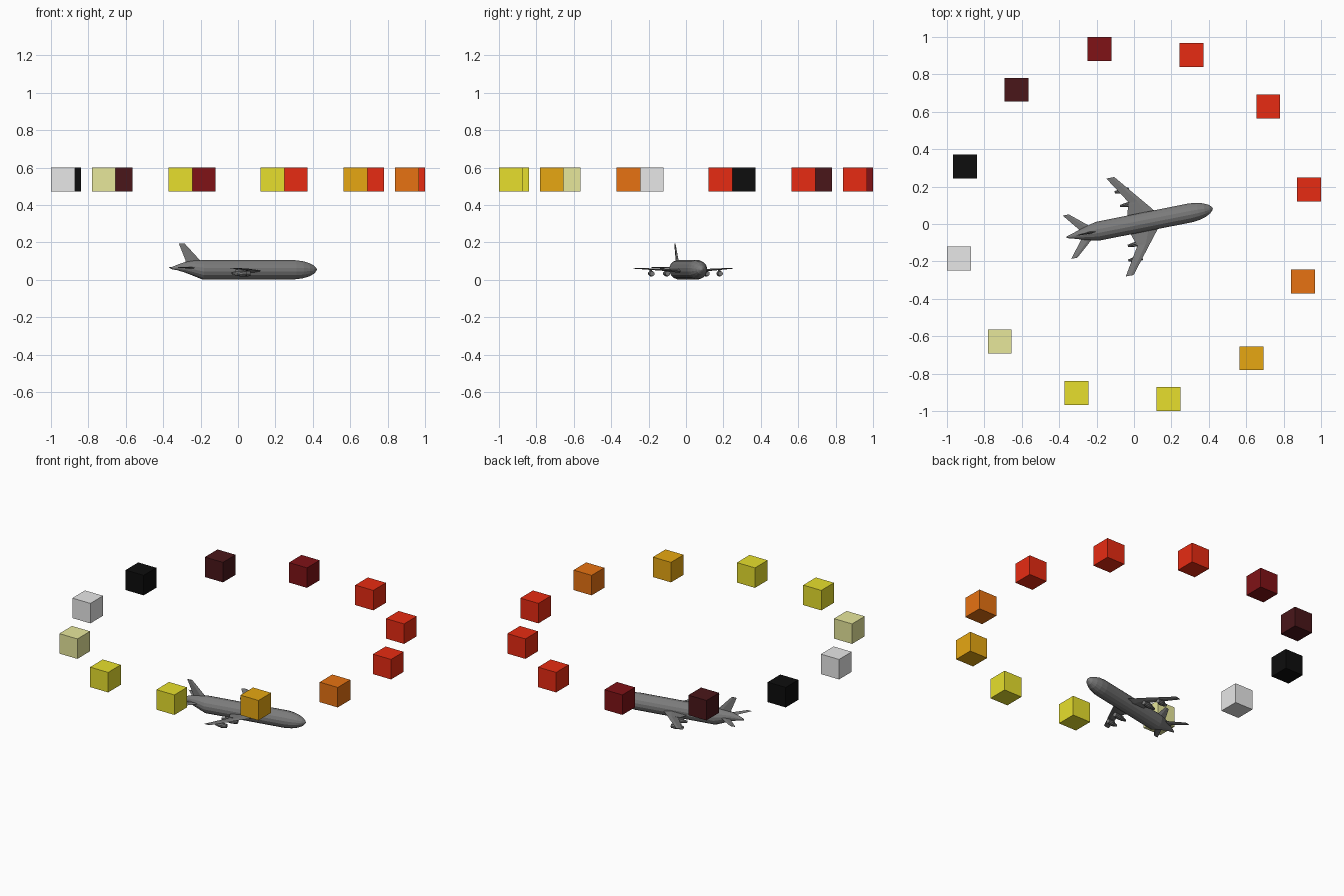
import bpy
import bmesh
import math
from mathutils import Matrix, Vector

if "Cube" in bpy.data.objects:
    bpy.data.objects.remove(bpy.data.objects["Cube"], do_unlink=True)


def material(name, r, g, b):
    m = bpy.data.materials.new(name)
    m.use_nodes = True
    m.diffuse_color = (r, g, b, 1)
    m.node_tree.nodes["Principled BSDF"].inputs["Base Color"].default_value = (r, g, b, 1)
    return m


plane_grey = material("plane_grey", 0.2, 0.2, 0.2)
red = material("red", 0.8, 0.024, 0.006)
dark_red = material("dark_red", 0.215, 0.006, 0.008)
maroon = material("maroon", 0.068, 0.008, 0.01)
black = material("black", 0.004, 0.004, 0.004)
white = material("white", 0.8, 0.8, 0.8)
cream = material("cream", 0.8, 0.8, 0.33)
yellow = material("yellow", 0.8, 0.74, 0.026)
amber = material("amber", 0.8, 0.39, 0.006)
orange = material("orange", 0.8, 0.17, 0.006)

HEADING = math.radians(11.2)
TURN = Matrix.Rotation(HEADING, 4, "Z")


def finish(name, bm, mat, matrix=None):
    bmesh.ops.recalc_face_normals(bm, faces=bm.faces)
    mesh = bpy.data.meshes.new(name)
    bm.to_mesh(mesh)
    bm.free()
    mesh.materials.append(mat)
    obj = bpy.data.objects.new(name, mesh)
    bpy.context.collection.objects.link(obj)
    if matrix:
        obj.matrix_world = matrix
    return obj


def lathe(name, sections, y=0, sides=16):
    """Tube along x through (x, radius, z) sections, capped at both ends."""
    bm = bmesh.new()
    rings = []
    for x, r, z in sections:
        angles = [math.tau * (i + 0.5) / sides for i in range(sides)]
        rings.append([bm.verts.new((x, y + r * math.cos(a), z + r * math.sin(a)))
                      for a in angles])
    for a, b in zip(rings, rings[1:]):
        for i in range(sides):
            j = (i + 1) % sides
            bm.faces.new((a[i], a[j], b[j], b[i]))
    bm.faces.new(rings[0])
    bm.faces.new(rings[-1])
    return finish(name, bm, plane_grey, TURN)


def airfoil(name, stations, thick):
    """Blade through (front x, back x, span point) stations; thick is a vector."""
    bm = bmesh.new()
    rings = []
    for front, back, y, z, t in stations:
        mid = front + (back - front) * 0.35
        half = thick * t / 2
        base = Vector((0, y, z))
        rings.append([bm.verts.new(base + Vector((x, 0, 0)) + half * k)
                      for x, k in ((front, 0), (mid, 1), (back, 0), (mid, -1))])
    for a, b in zip(rings, rings[1:]):
        for i in range(4):
            j = (i + 1) % 4
            bm.faces.new((a[i], a[j], b[j], b[i]))
    bm.faces.new(rings[0])
    bm.faces.new(rings[-1])
    return finish(name, bm, plane_grey, TURN)


# Fuselage with rounded nose and upswept tail cone
lathe("fuselage", [
    (-0.368, 0.004, 0.062), (-0.33, 0.015, 0.066), (-0.29, 0.028, 0.067),
    (-0.24, 0.042, 0.062), (-0.195, 0.052, 0.054), (0.31, 0.052, 0.054),
    (0.35, 0.047, 0.054), (0.385, 0.037, 0.054), (0.412, 0.023, 0.054),
    (0.425, 0.01, 0.055), (0.429, 0.003, 0.055)])

UP = Vector((0, 0, 1))
SIDE = Vector((0, 1, 0))

# Wings, tailplanes and engines on both sides
for side, s in (("left", 1), ("right", -1)):
    airfoil(side + "_wing", [
        (0.14, -0.03, s * 0.02, 0.046, 0.022), (0.112, -0.025, s * 0.06, 0.048, 0.018),
        (0.065, -0.005, s * 0.118, 0.053, 0.012), (-0.055, -0.098, s * 0.267, 0.062, 0.005)], UP)
    airfoil(side + "_tailplane", [
        (-0.205, -0.28, s * 0.01, 0.063, 0.01),
        (-0.332, -0.365, s * 0.118, 0.066, 0.004)], UP)
    for place, y, back, front in (("inner", 0.108, -0.055, 0.045),
                                  ("outer", 0.186, -0.068, 0.01)):
        length = front - back
        lathe(f"{side}_{place}_engine", [
            (back, 0.006, 0.036), (back + length * 0.3, 0.012, 0.034),
            (back + length * 0.65, 0.016, 0.033), (front, 0.013, 0.033)], s * y, 10)
        bm = bmesh.new()
        bmesh.ops.create_cube(bm, size=1, matrix=Matrix.Translation(
            (back + length * 0.5, s * y, 0.048)) @ Matrix.Diagonal((length * 0.6, 0.005, 0.016, 1)))
        finish(f"{side}_{place}_pylon", bm, plane_grey, TURN)

# Swept tail fin
airfoil("tail_fin", [
    (-0.185, -0.29, 0, 0.075, 0.012), (-0.205, -0.285, 0, 0.102, 0.012),
    (-0.29, -0.322, 0, 0.193, 0.005)], SIDE)

# Floating ring of coloured cubes, counter-clockwise from the nose direction
ring = [red, red, red, dark_red, maroon, black,
        white, cream, yellow, yellow, amber, orange]
for i, mat in enumerate(ring):
    a = HEADING + i * math.tau / len(ring)
    bm = bmesh.new()
    bmesh.ops.create_cube(bm, size=0.128)
    finish(f"ring_cube_{i + 1}", bm, mat, Matrix.Translation(
        (0.954 * math.cos(a), 0.954 * math.sin(a), 0.536)))
